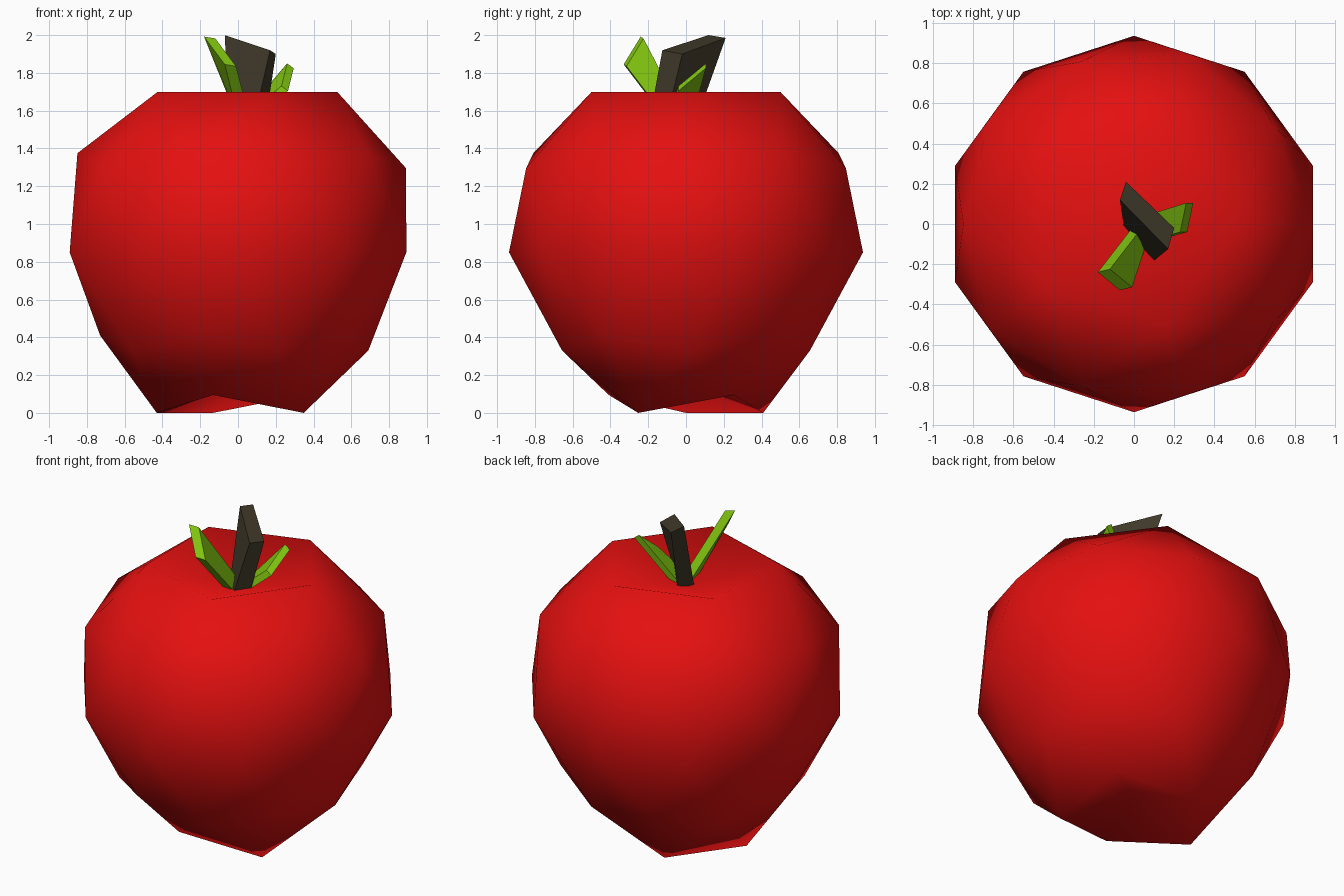
import bpy, bmesh, math
from mathutils import Vector, Matrix

if "Cube" in bpy.data.objects:
    bpy.data.objects.remove(bpy.data.objects["Cube"])


def material(name, rgb):
    m = bpy.data.materials.new(name)
    m.diffuse_color = (*rgb, 1)
    m.use_nodes = True
    m.node_tree.nodes["Principled BSDF"].inputs["Base Color"].default_value = m.diffuse_color
    return m


red = material("apple red", (0.78, 0.005, 0.005))
green = material("leaf green", (0.22, 0.56, 0.005))
brown = material("stem brown", (0.052, 0.042, 0.023))


def finish(bm, name, mat, smooth):
    bmesh.ops.recalc_face_normals(bm, faces=bm.faces)
    me = bpy.data.meshes.new(name)
    bm.to_mesh(me)
    bm.free()
    me.materials.append(mat)
    for p in me.polygons:
        p.use_smooth = smooth
    ob = bpy.data.objects.new(name, me)
    bpy.context.collection.objects.link(ob)
    return ob


# Apple body: icosphere with each ring moved to the apple profile
bm = bmesh.new()
bmesh.ops.create_icosphere(bm, subdivisions=2, radius=1)
upper = next(v for v in bm.verts if abs(v.co.z - 0.447) < 0.02)
bmesh.ops.rotate(bm, verts=bm.verts, cent=(0, 0, 0),
                 matrix=Matrix.Rotation(-math.atan2(upper.co.y, upper.co.x), 3, 'Z'))
# (unit sphere height, apple radius, apple height)
profile = [(1.0, 0.0, 1.555), (0.851, 0.525, 1.7), (0.526, 0.85, 1.375),
           (0.447, 0.89, 1.295), (0.0, 0.937, 0.85), (-0.447, 0.73, 0.41),
           (-0.526, 0.69, 0.33), (-0.851, 0.43, 0.0), (-1.0, 0.0, 0.16)]
for v in bm.verts:
    h, r, z = min(profile, key=lambda p: abs(p[0] - v.co.z))
    a = math.atan2(v.co.y, v.co.x)
    # two of the five bottom lobes are lifted
    if h == -0.851 and round(math.degrees(a)) in (36, -108):
        z = 0.095
    v.co = (r * math.cos(a), r * math.sin(a), z)
finish(bm, "apple_body", red, True)


def block(name, bottom, top, mat):
    """Six-sided block between two matching quads."""
    bm = bmesh.new()
    lo = [bm.verts.new(p) for p in bottom]
    hi = [bm.verts.new(p) for p in top]
    bm.faces.new(lo[::-1])
    bm.faces.new(hi)
    for i in range(4):
        j = (i + 1) % 4
        bm.faces.new((lo[i], lo[j], hi[j], hi[i]))
    return finish(bm, name, mat, False)


# Stem: leaning block with a slanted top
block("stem",
      [(0.02, 0.055, 1.55), (-0.05, -0.015, 1.55), (0.09, -0.19, 1.57), (0.15, -0.1, 1.57)],
      [(-0.04, 0.21, 1.985), (-0.07, 0.12, 2.0), (0.17, -0.125, 1.92), (0.2, -0.02, 1.9)],
      brown)


def leaf(name, base_a, base_b, tip_b, tip_a, thick):
    t = Vector(thick)
    side = [Vector(p) for p in (base_a, base_b, tip_b, tip_a)]
    block(name, side, [p + t for p in side], green)


# Two thick leaves
leaf("left_leaf", (-0.01, -0.02, 1.57), (0.0, -0.12, 1.57),
     (-0.07, -0.33, 1.845), (-0.18, -0.24, 1.992), (0.06, 0.015, -0.01))
leaf("right_leaf", (0.02, 0.03, 1.57), (0.05, -0.09, 1.58),
     (0.23, -0.04, 1.73), (0.26, 0.105, 1.85), (0.035, 0.0, -0.025))
